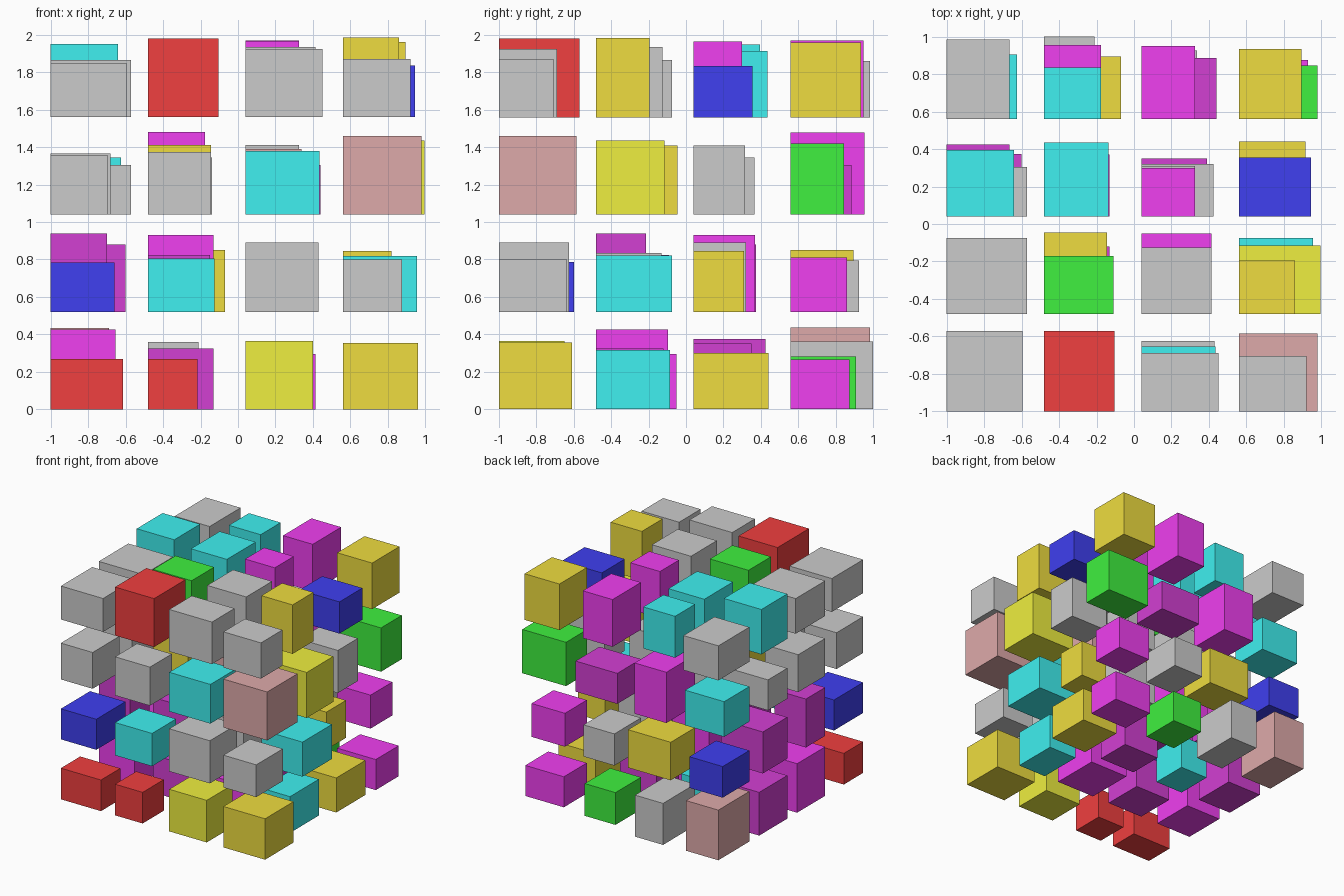
import bpy, bmesh

# Blocks stand on a 4 x 4 x 4 grid; every block grows from its grid corner
START, PITCH = -1.0, 0.52

COLORS = {
    "red": (0.87, 0.05, 0.05), "green": (0.05, 0.87, 0.05), "blue": (0.05, 0.05, 0.87),
    "cyan": (0.05, 0.87, 0.87), "magenta": (0.87, 0.05, 0.87), "purple": (0.65, 0.05, 0.65),
    "yellow": (0.86, 0.86, 0.05), "gold": (0.86, 0.72, 0.05), "rose": (0.73, 0.40, 0.40),
}
MATERIALS = {}
for name, rgb in COLORS.items():
    MATERIALS[name] = bpy.data.materials.new(name)
    MATERIALS[name].diffuse_color = (*rgb, 1)


def block(name, corner, size, color):
    bm = bmesh.new()
    bmesh.ops.create_cube(bm, size=1)
    for v in bm.verts:
        v.co = [c + (p + 0.5) * s for c, p, s in zip(corner, v.co, size)]
    mesh = bpy.data.meshes.new(name)
    bm.to_mesh(mesh)
    bm.free()
    if color in MATERIALS:
        mesh.materials.append(MATERIALS[color])
    bpy.context.collection.objects.link(bpy.data.objects.new(name, mesh))


def layer(level, *rows):
    """Rows run front to back, blocks in a row run left to right."""
    for j, row in enumerate(rows):
        for i, (color, *size) in enumerate(row):
            corner = (START + i * PITCH, START + j * PITCH, level * PITCH)
            block(f"block_{level}_{j}_{i}", corner, size, color)


# Bottom layer
layer(0,
      [("red", .385, .265, .27), ("red", .265, .29, .27), ("yellow", .36, .35, .365), ("gold", .40, .39, .355)],
      [("magenta", .345, .385, .425), ("purple", .35, .36, .325), ("magenta", .375, .43, .295), ("cyan", .275, .395, .315)],
      [("purple", .335, .385, .375), ("cyan", .27, .32, .30), ("purple", .35, .31, .35), ("gold", .355, .40, .30)],
      [("rose", .31, .425, .435), ("gray", .27, .44, .36), ("green", .295, .35, .28), ("magenta", .37, .315, .265)])

# Second layer
layer(1,
      [("blue", .34, .40, .265), ("cyan", .355, .33, .285), ("gray", .39, .375, .37), ("gray", .315, .365, .28)],
      [("purple", .30, .265, .42), ("purple", .33, .39, .305), ("gray", .35, .35, .315), ("cyan", .395, .405, .30)],
      [("purple", .40, .335, .36), ("magenta", .35, .33, .41), ("gray", .385, .28, .37), ("gold", .26, .27, .325)],
      [("blue", .32, .365, .27), ("gold", .41, .335, .33), ("gray", .295, .365, .275), ("magenta", .32, .30, .29)])

# Third layer
layer(2,
      [("gray", .305, .365, .315), ("gray", .335, .30, .335), ("cyan", .395, .345, .34), ("rose", .42, .415, .42)],
      [("gray", .32, .37, .325), ("gold", .335, .435, .37), ("rose", .30, .35, .35), ("yellow", .435, .365, .395)],
      [("gray", .43, .265, .265), ("gray", .34, .325, .305), ("gray", .285, .27, .37), ("gray", .37, .275, .37)],
      [("cyan", .375, .345, .305), ("magenta", .305, .395, .44), ("purple", .40, .325, .265), ("green", .42, .285, .38)])

# Top layer
layer(3,
      [("gray", .405, .43, .29), ("red", .375, .43, .42), ("gray", .41, .31, .365), ("gray", .36, .295, .31)],
      [("gray", .43, .405, .305), ("green", .37, .31, .375), ("gray", .375, .355, .375), ("gold", .30, .285, .425)],
      [("cyan", .36, .355, .39), ("cyan", .345, .395, .355), ("magenta", .285, .26, .405), ("blue", .385, .315, .275)],
      [("gray", .335, .425, .30), ("cyan", .305, .275, .36), ("magenta", .285, .39, .41), ("gold", .335, .375, .40)])
